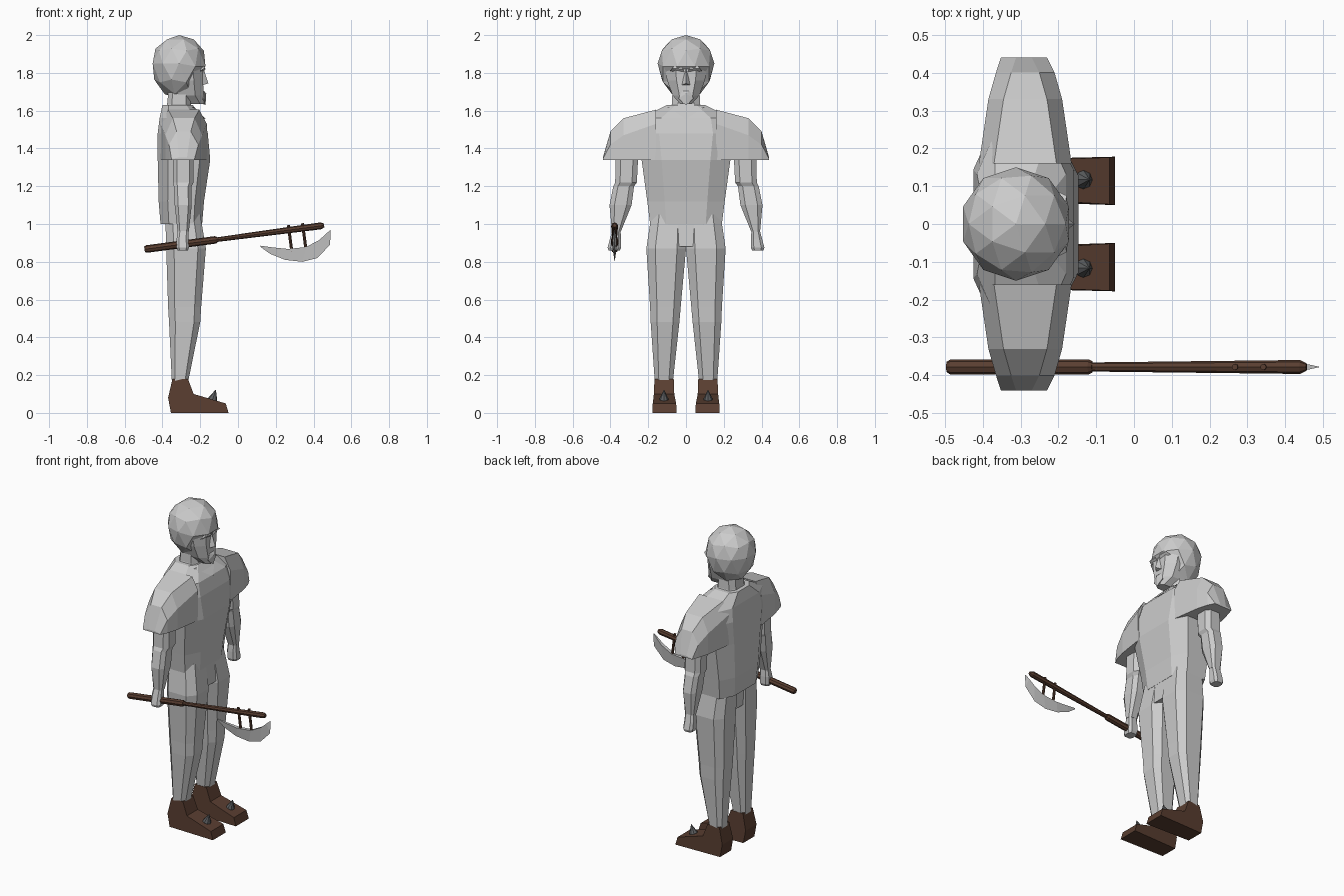
import bpy, bmesh, math
from mathutils import Vector

if "Cube" in bpy.data.objects:
    bpy.data.objects.remove(bpy.data.objects["Cube"])


def material(name, rgb):
    m = bpy.data.materials.new(name)
    m.diffuse_color = (*rgb, 1)
    m.use_nodes = True
    m.node_tree.nodes["Principled BSDF"].inputs["Base Color"].default_value = m.diffuse_color
    return m


GREY = material("pale grey", (0.6, 0.6, 0.6))
BROWN = material("dark brown", (0.10, 0.048, 0.03))
IRON = material("dark iron", (0.11, 0.115, 0.12))


def finish(name, bm, mat):
    bmesh.ops.recalc_face_normals(bm, faces=bm.faces)
    me = bpy.data.meshes.new(name)
    bm.to_mesh(me)
    bm.free()
    me.materials.append(mat)
    ob = bpy.data.objects.new(name, me)
    bpy.context.collection.objects.link(ob)
    return ob


def loft(name, rings, mat):
    """Skin a list of equal-length point rings and cap both ends."""
    bm = bmesh.new()
    loops = [[bm.verts.new(p) for p in r] for r in rings]
    n = len(loops[0])
    for a, b in zip(loops, loops[1:]):
        for i in range(n):
            bm.faces.new((a[i], a[(i + 1) % n], b[(i + 1) % n], b[i]))
    bm.faces.new(loops[0])
    bm.faces.new(loops[-1])
    return finish(name, bm, mat)


def octagon(z, x0, x1, y0, y1, fx=0.6, fy=0.55):
    """Chamfered horizontal section filling the given box."""
    cx, cy, rx, ry = (x0 + x1) / 2, (y0 + y1) / 2, (x1 - x0) / 2, (y1 - y0) / 2
    pts = [(1, fy), (fx, 1), (-fx, 1), (-1, fy), (-1, -fy), (-fx, -1), (fx, -1), (1, -fy)]
    return [(cx + rx * u, cy + ry * v, z) for u, v in pts]


def body(name, rows, mat=GREY, **kw):
    return loft(name, [octagon(z, a, b, -r, r, **kw) for z, a, b, r in rows], mat)


def limb(name, rows, s, mat=GREY):
    return loft(name, [octagon(z, a, b, s * c, s * d) for z, a, b, c, d in rows], mat)


def tube(name, path, mat, n=8):
    """Round rod through (point, radius) pairs lying on one line."""
    axis = (Vector(path[-1][0]) - Vector(path[0][0])).normalized()
    u = axis.orthogonal().normalized()
    v = axis.cross(u)
    rings = [[Vector(p) + r * (math.cos(2 * math.pi * i / n) * u + math.sin(2 * math.pi * i / n) * v)
              for i in range(n)] for p, r in path]
    return loft(name, rings, mat)


def solid(name, pts, mat):
    """Convex hull of a few points."""
    bm = bmesh.new()
    for p in pts:
        bm.verts.new(p)
    bmesh.ops.convex_hull(bm, input=bm.verts)
    return finish(name, bm, mat)


# Tunic, pelvis and neck
body("tunic", [(1.00, -.41, -.19, .19), (1.12, -.42, -.18, .205), (1.34, -.425, -.147, .235),
               (1.48, -.425, -.16, .26), (1.56, -.415, -.18, .24), (1.63, -.40, -.24, .10)])
body("pelvis", [(.88, -.37, -.18, .17), (1.04, -.38, -.195, .17)])
body("neck", [(1.58, -.385, -.235, .095), (1.635, -.375, -.25, .075), (1.74, -.365, -.255, .07)])
solid("collar", [(-.235, .1, 1.62), (-.235, -.1, 1.62), (-.17, 0, 1.555), (-.30, 0, 1.60)], GREY)

# Head with nose, brow and beard
body("head", [(1.635, -.26, -.18, .03), (1.68, -.36, -.182, .07), (1.76, -.38, -.185, .10),
              (1.85, -.40, -.185, .115), (1.93, -.38, -.22, .10)], fx=.5, fy=.5)
solid("nose", [(-.183, 0, 1.825), (-.157, 0, 1.745), (-.187, .024, 1.735), (-.187, -.024, 1.735)], GREY)
solid("beard", [(-.18, y, z) for y, z in ((.04, 1.665), (-.04, 1.665), (.02, 1.705), (-.02, 1.705))]
      + [(-.172, 0, 1.63), (-.168, 0, 1.69), (-.22, 0, 1.65)], GREY)
for s in (-1, 1):
    solid("brow", [(-.19, s * .01, 1.80), (-.172, s * .015, 1.82), (-.178, s * .075, 1.825),
                   (-.20, s * .085, 1.81), (-.185, s * .04, 1.85)], GREY)

# Faceted hair, drawn back below the fringe to reveal the face
bm = bmesh.new()
bmesh.ops.create_icosphere(bm, subdivisions=2, radius=1)
for v in bm.verts:
    x, y, z = v.co
    v.co = (-.312 + .147 * x, .15 * y, 1.85 + (.15 if z > 0 else .19) * z)
    if x > 0 and z < -.1:
        v.co.x = min(v.co.x, -.245)
    elif x > .3 and z < .1:
        v.co.z = 1.835
finish("hair", bm, GREY)

for s in (-1, 1):
    side = "right" if s < 0 else "left"

    # Short flared sleeve, skinned outward from the chest
    secs = [(.16, -.41, -.165, 1.53, 1.605), (.33, -.385, -.19, 1.47, 1.56),
            (.40, -.365, -.21, 1.42, 1.49), (.44, -.352, -.23, 1.345, 1.352)]
    loft(side + "_sleeve", [[(a, s * y, 1.34), (a, s * y, zs), (a + .04, s * y, zt),
                             (b - .04, s * y, zt), (b, s * y, zs), (b, s * y, 1.34)]
                            for y, a, b, zs, zt in secs], GREY)

    # Arm and hand
    limb(side + "_arm", [(1.42, -.345, -.235, .25, .37), (1.22, -.345, -.235, .26, .375),
                         (1.20, -.34, -.245, .275, .385), (1.10, -.335, -.245, .288, .405),
                         (.96, -.32, -.26, .345, .392)], s)
    limb(side + "_hand", [(.97, -.318, -.262, .347, .39), (.92, -.325, -.262, .343, .403),
                          (.875, -.325, -.26, .343, .415), (.86, -.32, -.265, .35, .41)], s)

    # Leg
    limb(side + "_leg", [(1.05, -.385, -.20, .0, .183), (.87, -.38, -.17, .0, .21),
                         (.56, -.37, -.195, .028, .19), (.48, -.365, -.20, .035, .187),
                         (.16, -.35, -.265, .07, .165)], s)

    # Shoe: side profile with a narrower ankle, plus toe spike
    prof = [(-.355, 0, .06, .17), (-.05, 0, .05, .178), (-.065, .05, .052, .176),
            (-.235, .10, .062, .17), (-.265, .18, .065, .167), (-.347, .18, .068, .165),
            (-.37, .08, .062, .17)]
    loft(side + "_shoe", [[(x, s * i, z) for x, z, i, o in prof],
                          [(x, s * o, z) for x, z, i, o in prof]], BROWN)
    tube(side + "_toe_spike", [((-.137, s * .117, .055), .027), ((-.133, s * .117, .075), .024),
                               ((-.118, s * .117, .122), .001)], IRON)

# Axe handle along a sloping line, thicker at the grip
AY = -.378


def on_axe(x, up=0):
    return (x - .13 * up, AY, .932 + .133 * x + up)


tube("axe_grip", [(on_axe(-.495), .014), (on_axe(-.485), .02), (on_axe(-.12), .02),
                  (on_axe(-.11), .015)], BROWN)
tube("axe_handle", [(on_axe(-.12), .012), (on_axe(.40), .018), (on_axe(.44), .018),
                    (on_axe(.456), .01)], BROWN)

# Pegs that hold the blade
for x in (.27, .345):
    tube("axe_peg", [(on_axe(x, .026), .008), (on_axe(x, -.115), .008)], BROWN)

# Crescent blade: thick spine wedging to a sharp edge
blade = [(.12, .885, .12, .878, .002), (.185, .876, .17, .842, .007), (.265, .868, .25, .81, .011),
         (.36, .878, .34, .80, .011), (.43, .915, .42, .82, .010), (.465, .947, .487, .89, .006),
         (.488, .968, .491, .962, .001)]
loft("axe_blade", [[(a, AY - t, b), (a, AY + t, b), (c, AY, d)] for a, b, c, d, t in blade], GREY)
